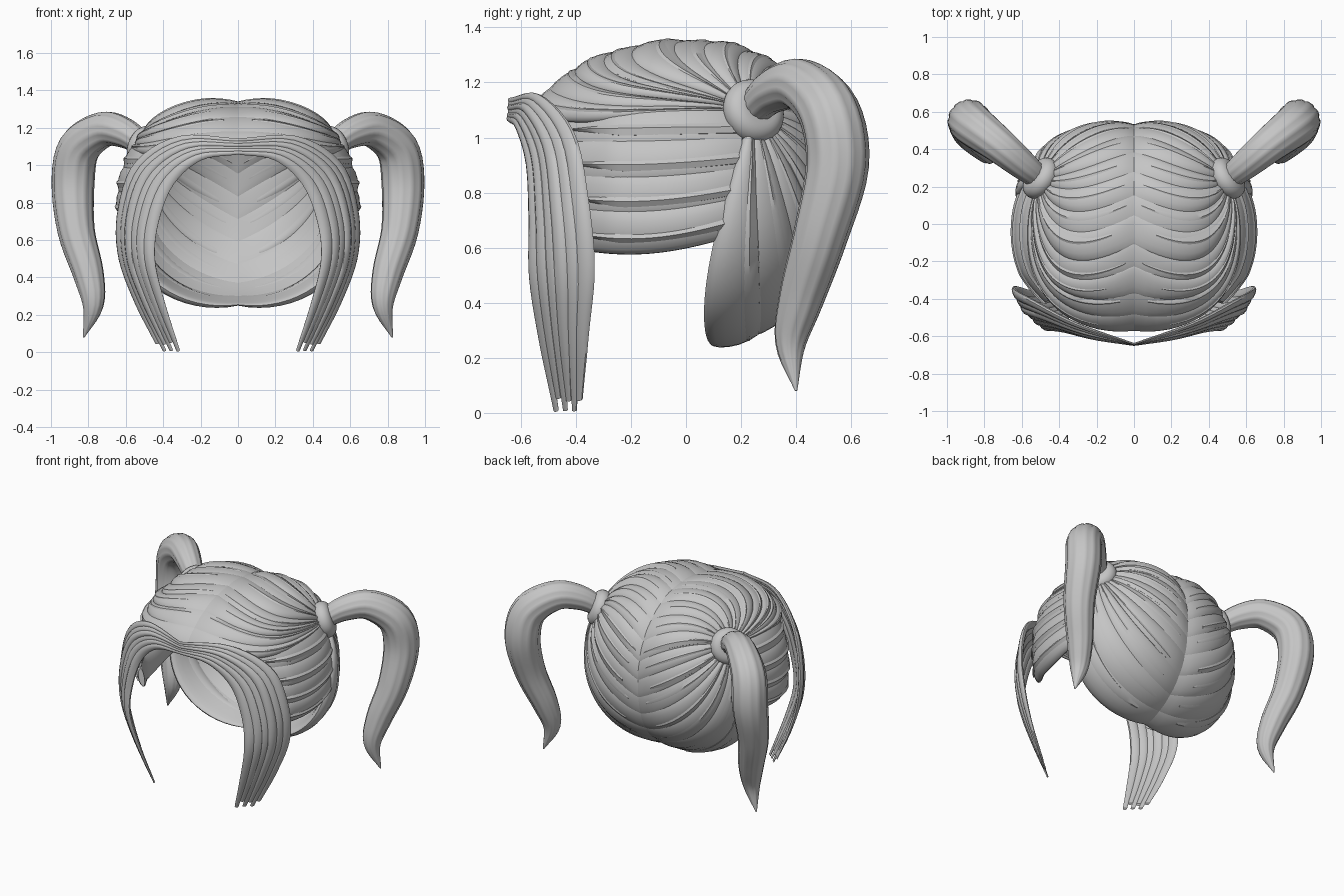
import bpy, bmesh, math, random
from mathutils import Vector

random.seed(4)
if "Cube" in bpy.data.objects:
    bpy.data.objects.remove(bpy.data.objects["Cube"])

grey = bpy.data.materials.new("hair_grey")
grey.use_nodes = True
grey.diffuse_color = (0.56, 0.56, 0.56, 1)
grey.node_tree.nodes["Principled BSDF"].inputs["Base Color"].default_value = (0.56, 0.56, 0.56, 1)

CENTRE = Vector((0, 0, 0.8))
POWER = 2.2


def radii(p):
    return 0.625, (0.54 if p.y > 0 else 0.66), (0.545 if p.z > 0 else 0.57)


def on_head(p):
    """Push a point, given relative to the head centre, out to the head surface."""
    total = sum((abs(c) / r) ** POWER for c, r in zip(p, radii(p)))
    return CENTRE + p / total ** (1 / POWER)


def spline(points, t):
    """Smooth curve through evenly spaced points, t from 0 to 1."""
    pts = [Vector(p) for p in points]
    x = min(max(t, 0), 0.9999) * (len(pts) - 1)
    i = int(x)
    f = x - i
    b, c = pts[i], pts[i + 1]
    a = pts[i - 1] if i else b * 2 - c
    d = pts[i + 2] if i + 2 < len(pts) else c * 2 - b
    return 0.5 * (2 * b + (c - a) * f + (2 * a - 5 * b + 4 * c - d) * f ** 2
                  + (3 * b - a - 3 * c + d) * f ** 3)


def loft(bm, rings):
    rows = [[bm.verts.new(p) for p in ring] for ring in rings]
    n = len(rows[0])
    for r0, r1 in zip(rows, rows[1:]):
        for k in range(n):
            bm.faces.new((r0[k], r0[(k + 1) % n], r1[(k + 1) % n], r1[k]))
    bm.faces.new(rows[0][::-1])
    bm.faces.new(rows[-1])


def finish(bm, name):
    bmesh.ops.recalc_face_normals(bm, faces=bm.faces)
    mesh = bpy.data.meshes.new(name)
    bm.to_mesh(mesh)
    bm.free()
    mesh.materials.append(grey)
    obj = bpy.data.objects.new(name, mesh)
    bpy.context.collection.objects.link(obj)
    bpy.ops.object.select_all(action='DESELECT')
    obj.select_set(True)
    bpy.context.view_layer.objects.active = obj
    bpy.ops.object.shade_smooth_by_angle(angle=math.radians(40))
    obj.modifiers.new("mirror", 'MIRROR')


def strand(bm, surface, s0, s1, height, width=lambda u: 1, end=1, steps=24, cols=8, inner=0.7):
    """Lens shaped lock of hair lying on surface(u, s) between s0 and s1."""
    rings = []
    mid, half = (s0 + s1) / 2, (s1 - s0) / 2
    for i in range(steps + 1):
        u = end * i / steps
        ring = []
        for k in range(2 * cols):
            a = math.pi * k / cols
            p = surface(u, mid - half * width(u) * math.cos(a))
            out = (p - CENTRE).normalized()
            lift = math.sin(a) * (1 if k <= cols else inner)
            ring.append(p + out * lift * height(u))
        rings.append(ring)
    loft(bm, rings)


def tube(bm, path, radius, steps, sides, ribs=0):
    """Round or ribbed tube along path(t)."""
    rings, side = [], Vector((0.6, -0.8, 0))
    for i in range(steps + 1):
        t = i / steps
        axis = (path(min(t + 0.01, 1)) - path(max(t - 0.01, 0))).normalized()
        side = (side - axis * side.dot(axis)).normalized()
        up = axis.cross(side)
        ring = []
        for k in range(sides):
            a = 2 * math.pi * k / sides
            r = radius(t) * (1 - 0.05 * (1 - abs(math.sin(a * ribs / 2))) ** 2 if ribs else 1)
            ring.append(path(t) + (side * math.cos(a) + up * math.sin(a)) * r)
        rings.append(ring)
    loft(bm, rings)


# Cap: locks fan out from the tie to the centre parting, forehead to nape
KNOT = Vector((0.48, 0.23, 0.285))
PULLS = [(0.85, -0.62, 0.3), (0.66, -0.54, 0.5), (0.42, -0.1, 0.55), (0.3, 0.32, 0.5),
         (0.36, 0.48, 0.2), (0.5, 0.48, -0.15), (0.68, -0.04, -0.38)]


def cap_surface(u, s):
    a = math.radians(25 + 234 * s)
    m = on_head(Vector((0, -math.cos(a), math.sin(a)))) - CENTRE
    c = spline(PULLS, s)
    p = on_head(KNOT * (1 - u) ** 2 + c * 2 * u * (1 - u) + m * u * u)
    p = CENTRE.lerp(p, 1 - 0.03 * u ** 8)
    p.x = max(p.x, 0)
    return p


def swell(u):
    return math.sin(math.pi * min(u * 0.95 + 0.03, 1)) ** 0.6


bm = bmesh.new()
COUNT = 17
for i in range(COUNT):
    tall = random.uniform(0.028, 0.044)
    s0 = max(i / COUNT - 0.014, 0)
    s1 = min((i + 1) / COUNT + random.uniform(0.004, 0.018), 1)
    strand(bm, cap_surface, s0, s1, lambda u: tall * (0.15 + 0.85 * swell(u)))
    # thin lock riding on top of each broad one
    m = random.uniform(0.3, 0.7)
    strand(bm, cap_surface, s0 + (s1 - s0) * (m - 0.25), s0 + (s1 - s0) * (m + 0.25),
           lambda u: 0.004 + tall * swell(u), end=random.uniform(0.85, 0.97), cols=4,
           width=lambda u: max(0.05, math.sin(math.pi * min(u, 0.97)) ** 0.6))
finish(bm, "cap_locks")


# Side locks: overlapping bands from behind the ear to the temple
def side_surface(u, s):
    y = 0.2 - 0.61 * u
    low = 0.67 - 0.07 * math.sin(u * math.pi * 0.75)
    z = low + s * (1.1 - low) - CENTRE.z
    rx, ry, rz = radii(Vector((1, y, z)))
    rest = 1 - (abs(y) / ry) ** POWER - (abs(z) / rz) ** POWER
    x = rx * max(rest, 0.01) ** (1 / POWER)
    return CENTRE + Vector((x - 0.01 - 0.12 * max(u - 0.75, 0), y, z))


bm = bmesh.new()
BANDS = 4
for i in range(BANDS):
    tall = random.uniform(0.035, 0.05)
    s0, s1 = i / BANDS - 0.05, (i + 1) / BANDS + 0.06
    strand(bm, side_surface, s0, s1, lambda u: tall * (0.4 + 0.6 * math.sin(math.pi * u)),
           width=lambda u: min(1, 0.7 + (1 - u) * 3), end=random.uniform(0.95, 1.04), inner=1)
    strand(bm, side_surface, s0 + 0.08, s0 + 0.2,
           lambda u: 0.008 + tall * (0.4 + 0.6 * math.sin(math.pi * u)),
           width=lambda u: min(1, 0.1 + (1 - u) * 3), cols=4)
finish(bm, "side_locks")

# Front locks: swept from the parting around the face, split at the tips
INNER = [(0, -0.645, 1.06), (0.2, -0.61, 1.03), (0.35, -0.57, 0.9), (0.43, -0.56, 0.7),
         (0.45, -0.56, 0.5), (0.4, -0.53, 0.28), (0.31, -0.48, 0.01)]
OUTER = [(0, -0.64, 1.14), (0.31, -0.53, 1.15), (0.54, -0.41, 1.01), (0.63, -0.36, 0.76),
         (0.63, -0.34, 0.52), (0.55, -0.36, 0.28), (0.42, -0.38, 0.01)]


def lock_surface(u, s):
    p = spline(INNER, u).lerp(spline(OUTER, u), s)
    bow = 0.03 * math.sin(math.pi * min(max(s, 0), 1)) * math.sin(math.pi * u)
    return p + Vector((0.7, -0.7, 0)) * bow


bm = bmesh.new()
for i in range(6):
    tall = random.uniform(0.014, 0.024)
    strand(bm, lock_surface, i / 6 - 0.03, (i + 1) / 6 + 0.04,
           lambda u: tall * (0.35 + 0.65 * math.sin(math.pi * u)),
           width=lambda u: min(1, 0.75 + (1 - u) * 2), end=1 - 0.03 * random.random() * (i % 2),
           steps=30, cols=5)
finish(bm, "front_locks")

# Pigtails: ribbed, arching out of the tie and tapering to a point
TAIL = [(0.5, 0.24, 1.1), (0.6, 0.32, 1.17), (0.72, 0.42, 1.19), (0.85, 0.52, 1.09),
        (0.882, 0.55, 0.9), (0.865, 0.49, 0.65), (0.8, 0.42, 0.42), (0.775, 0.38, 0.25),
        (0.825, 0.4, 0.08)]
THICK = [0.06, 0.08, 0.096, 0.113, 0.115, 0.1, 0.083, 0.056, 0.004]
bm = bmesh.new()
tube(bm, lambda t: spline(TAIL, t),
     lambda t: spline([(r, 0, 0) for r in THICK], t).x, 40, 48, 12)
finish(bm, "pigtail")

# Hair tie: a fat ring around the root of each pigtail
AXIS = Vector((0.75, 0.5, 0.3)).normalized()
ROOT = Vector((0.5, 0.245, 1.095))
bm = bmesh.new()
tube(bm, lambda t: ROOT - AXIS * math.cos(math.pi * t) * 0.055,
     lambda t: 0.065 + 0.055 * math.sin(math.pi * t), 12, 32)
finish(bm, "hair_tie")
